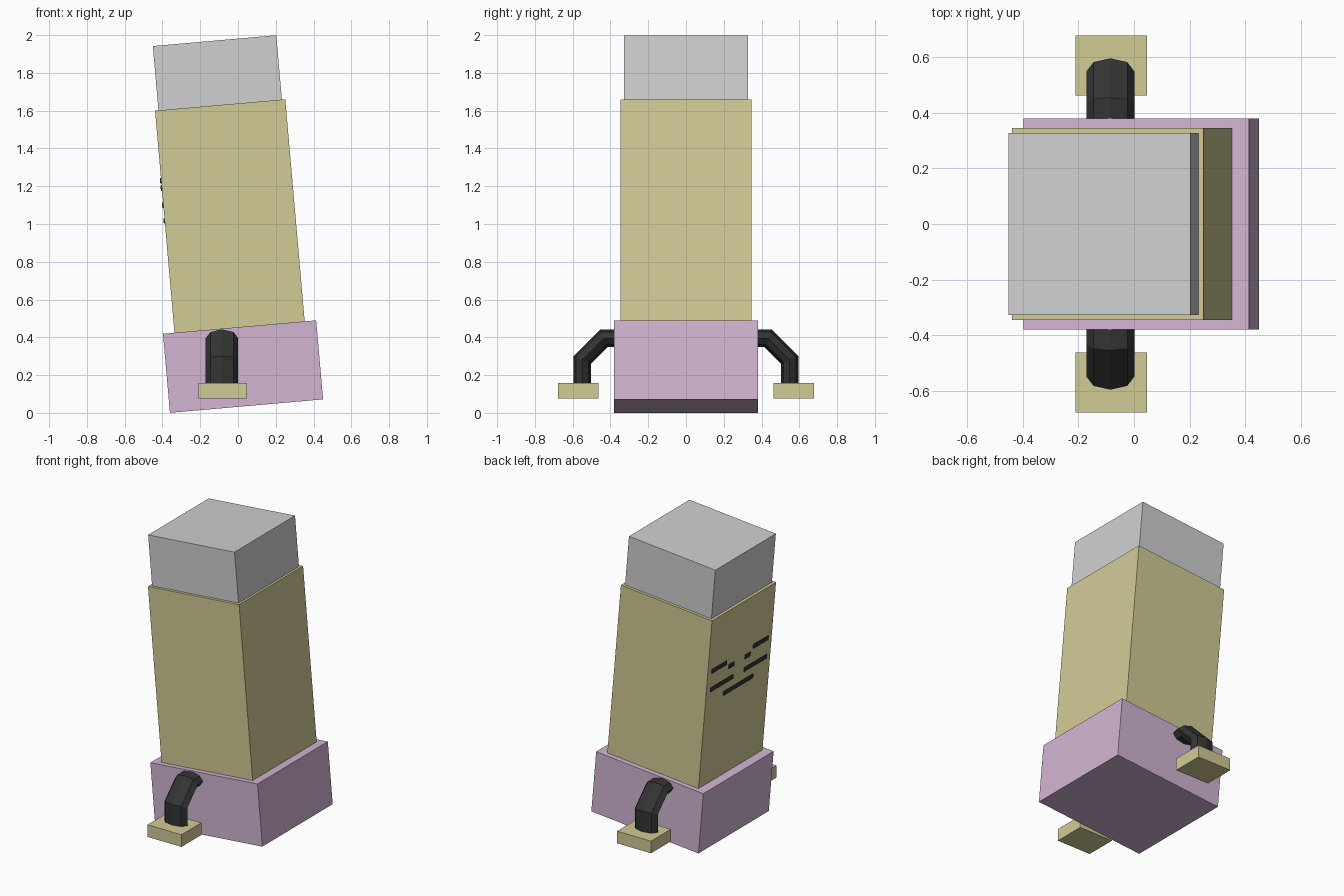
import bpy, bmesh, math
from mathutils import Matrix, Vector

if "Cube" in bpy.data.objects:
    bpy.data.objects.remove(bpy.data.objects["Cube"])


def material(name, r, g, b):
    m = bpy.data.materials.new(name)
    lin = [((c / 255 + 0.055) / 1.055) ** 2.4 for c in (r, g, b)]
    m.diffuse_color = (*lin, 1)
    m.use_nodes = True
    m.node_tree.nodes["Principled BSDF"].inputs["Base Color"].default_value = m.diffuse_color
    return m


GREY = material("light grey", 208, 208, 208)
KHAKI = material("khaki", 210, 203, 150)
LILAC = material("lilac", 210, 181, 211)
BLACK = material("charcoal", 52, 52, 52)

# The whole body leans 5 degrees towards -x
LEAN = Matrix.Translation((0.045, 0, 0.036)) @ Matrix.Rotation(math.radians(-5), 4, 'Y')


def finish(bm, name, mat):
    bmesh.ops.recalc_face_normals(bm, faces=bm.faces)
    me = bpy.data.meshes.new(name)
    bm.to_mesh(me)
    bm.free()
    me.materials.append(mat)
    ob = bpy.data.objects.new(name, me)
    bpy.context.collection.objects.link(ob)


def box(name, lo, hi, mat, frame=Matrix()):
    lo, hi = Vector(lo), Vector(hi)
    bm = bmesh.new()
    bmesh.ops.create_cube(bm, size=1, matrix=frame @ Matrix.Translation((lo + hi) / 2)
                          @ Matrix.Diagonal((*(hi - lo), 1)))
    finish(bm, name, mat)


# Stacked leaning body
box("base", (-0.407, -0.38, 0), (0.407, 0.38, 0.42), LILAC, LEAN)
box("body", (-0.346, -0.346, 0.41), (0.346, 0.346, 1.6), KHAKI, LEAN)
box("cap", (-0.328, -0.327, 1.59), (0.328, 0.327, 1.942), GREY, LEAN)


# Face marks: thin plates on the left (-x) side
def mark(name, y0, y1, z):
    box(name, (-0.352, y0, z - 0.014), (-0.34, y1, z + 0.014), BLACK, LEAN)


for side, s in (("back", 1), ("front", -1)):
    for part, a, b, z in (("brow_outer", 0.145, 0.305, 1.228),
                          ("brow_inner", 0.06, 0.115, 1.188),
                          ("eye", 0.06, 0.302, 1.098)):
        mark(f"{part}_{side}", *sorted((s * a, s * b)), z)
mark("mouth", -0.165, 0.155, 1.014)


# Bent eight-sided arms with square hands
def arm(name, s):
    path = [(0.35, 0.395), (0.435, 0.395), (0.549, 0.281), (0.549, 0.14)]
    offset = [(0, 1), (math.tan(math.pi / 8), 1), (1, math.tan(math.pi / 8)), (1, 0)]
    bm = bmesh.new()
    rings = []
    for (y, z), (oy, oz) in zip(path, offset):
        ring = []
        for i in range(8):
            a = i * math.pi / 4
            t = 0.047 * math.sin(a)
            ring.append(bm.verts.new((-0.085 + 0.086 * math.cos(a), s * (y + oy * t), z + oz * t)))
        rings.append(ring)
    for r0, r1 in zip(rings, rings[1:]):
        for i in range(8):
            j = (i + 1) % 8
            bm.faces.new((r0[i], r0[j], r1[j], r1[i]))
    bm.faces.new(rings[0])
    bm.faces.new(rings[-1])
    finish(bm, name, BLACK)


for side, s in (("back", 1), ("front", -1)):
    arm(f"arm_{side}", s)
    y0, y1 = sorted((s * 0.463, s * 0.678))
    box(f"hand_{side}", (-0.21, y0, 0.075), (0.047, y1, 0.158), KHAKI)
